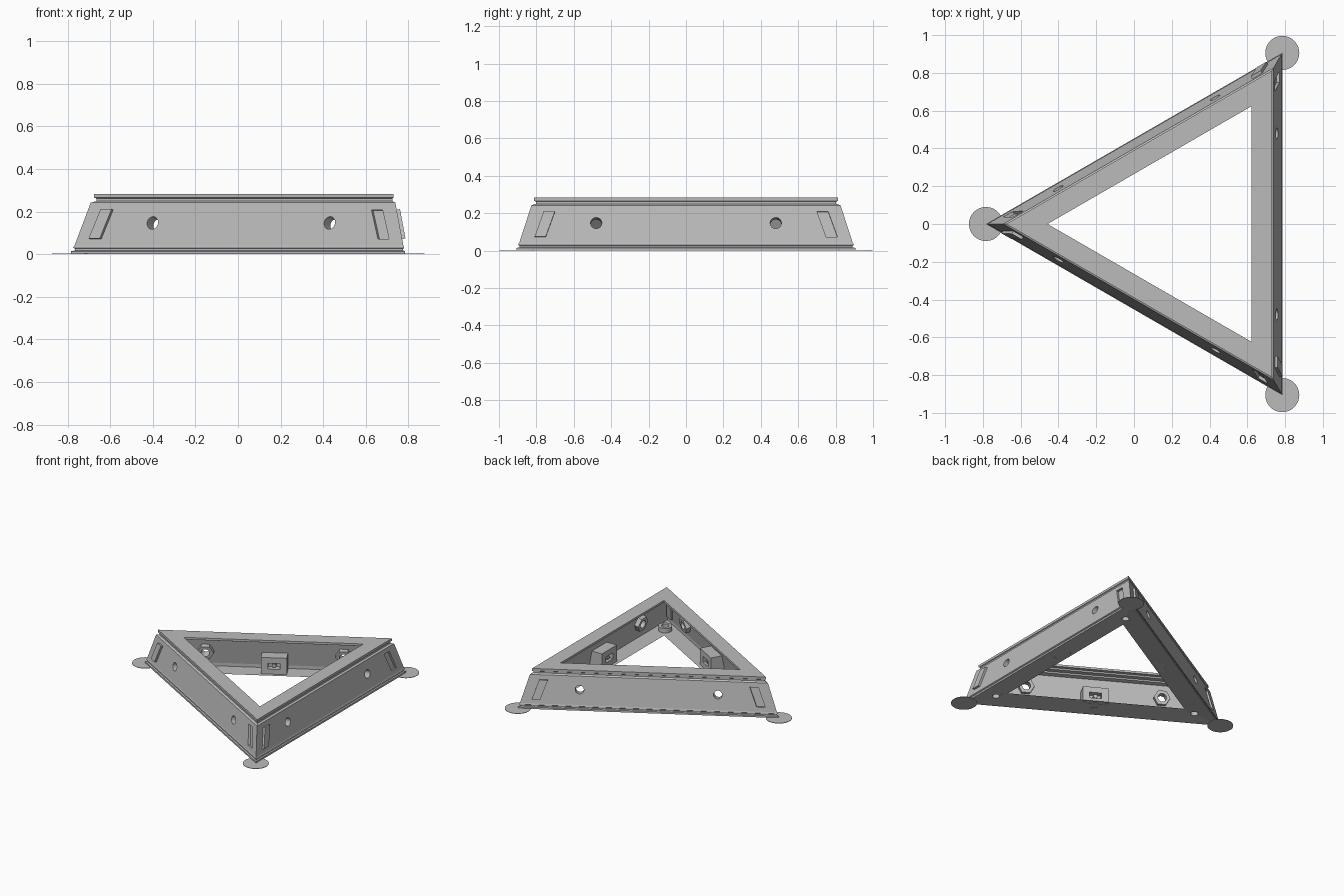
import bpy, bmesh
from math import pi, cos, sin, radians
from mathutils import Matrix, Vector

if "Cube" in bpy.data.objects:
    bpy.data.objects.remove(bpy.data.objects["Cube"])

grey = bpy.data.materials.new("mid grey")
grey.use_nodes = True
grey.diffuse_color = (0.5, 0.5, 0.5, 1)
grey.node_tree.nodes["Principled BSDF"].inputs["Base Color"].default_value = (0.5, 0.5, 0.5, 1)

CENTRE = Vector((0.262, 0, 0))   # centroid of the triangle
LEAN = radians(10.5)             # inward lean of the walls


def finish(name, bm):
    bmesh.ops.recalc_face_normals(bm, faces=bm.faces)
    mesh = bpy.data.meshes.new(name)
    bm.to_mesh(mesh)
    bm.free()
    mesh.materials.append(grey)
    obj = bpy.data.objects.new(name, mesh)
    bpy.context.collection.objects.link(obj)
    return obj


def prism(name, outline, low, high, matrix):
    """Extrude a flat outline between two heights, then place it."""
    bm = bmesh.new()
    rings = [[bm.verts.new(matrix @ Vector((x, y, h))) for x, y in outline] for h in (low, high)]
    for ring in rings:
        bm.faces.new(ring)
    n = len(outline)
    for i in range(n):
        j = (i + 1) % n
        bm.faces.new((rings[0][i], rings[0][j], rings[1][j], rings[1][i]))
    return finish(name, bm)


def circle(radius, sides):
    return [(radius * cos(2 * pi * i / sides), radius * sin(2 * pi * i / sides)) for i in range(sides)]


def rect(width, height):
    w, h = width / 2, height / 2
    return [(-w, -h), (w, -h), (w, h), (-w, h)]


def triangle_sweep(name, profile):
    """Run a closed (inradius, height) profile around the triangle."""
    bm = bmesh.new()
    rings = []
    for k in range(3):
        a = pi / 3 + k * 2 * pi / 3
        rings.append([bm.verts.new(CENTRE + Vector((2 * r * cos(a), 2 * r * sin(a), z))) for r, z in profile])
    n = len(profile)
    for k in range(3):
        a, b = rings[k], rings[(k + 1) % 3]
        for i in range(n):
            j = (i + 1) % n
            bm.faces.new((a[i], a[j], b[j], b[i]))
    return finish(name, bm)


def on_side(k, along, z, leaning=True, inradius=None):
    """Frame on a side wall: x along it, y up, z outward."""
    r = inradius if inradius is not None else 0.496 - (z - 0.14) * 0.185
    spin = Matrix.Rotation(k * 2 * pi / 3, 4, 'Z')
    axes = Matrix(((0, 0, 1, r), (1, 0, 0, along), (0, 1, 0, z), (0, 0, 0, 1)))
    lean = Matrix.Rotation(-LEAN if leaning else 0, 4, 'X')
    return Matrix.Translation(CENTRE) @ spin @ axes @ lean


def cut(target, cutters):
    for c in cutters:
        c.hide_render = True
        mod = target.modifiers.new("cut", 'BOOLEAN')
        mod.operation = 'DIFFERENCE'
        mod.solver = 'EXACT'
        mod.object = c
    bpy.context.view_layer.objects.active = target
    for mod in list(target.modifiers):
        bpy.ops.object.modifier_apply(modifier=mod.name)
    for c in cutters:
        bpy.data.objects.remove(c)


# Leaning wall with bottom flange, stepped grooves and top flange
frame = triangle_sweep("triangular_frame", [
    (0.523, 0), (0.523, 0.014), (0.514, 0.018), (0.514, 0.026), (0.519, 0.03),
    (0.515, 0.04), (0.477, 0.242), (0.463, 0.25), (0.463, 0.262), (0.469, 0.266),
    (0.469, 0.284), (0.36, 0.284), (0.36, 0.268), (0.385, 0.268), (0.385, 0.256),
    (0.42, 0.256), (0.42, 0.244), (0.45, 0.238), (0.488, 0.04), (0.488, 0.016), (0.36, 0.016)])

cutters = []
for k in range(3):
    for s in (-1, 1):
        # bolt hole and its hexagonal nut
        place = on_side(k, s * 0.48, 0.147)
        cutters.append(prism("bolt_cutter", circle(0.03, 24), -0.1, 0.05, place))
        nut = prism("hex_nut", circle(0.058, 6), -0.06, -0.024, place)
        cut(nut, [prism("bore_cutter", circle(0.03, 24), -0.1, 0.05, place)])

    # slanted locking tab at one end, matching pocket at the other
    slanted = [(-0.055, -0.07), (0.005, -0.07), (0.055, 0.07), (-0.005, 0.07)]
    mirrored = [(-x, y) for x, y in slanted]
    prism("locking_tab", slanted, -0.02, 0.016, on_side(k, -0.755, 0.14))
    socket = on_side(k, 0.755, 0.14)
    cutters.append(prism("pocket_cutter", mirrored, -0.016, 0.05, socket))
    backing = [(x * 1.15, y * 1.1) for x, y in mirrored]
    prism("pocket_backing", backing, -0.04, -0.018, socket)

    # slotted bracket on the inside, with a hole through the flange below
    place = on_side(k, 0, 0.076, False, 0.385)
    bracket = prism("inner_bracket", rect(0.18, 0.13), 0, 0.1, place)
    cut(bracket, [prism("slot_cutter", rect(0.085, 0.045), -0.05, 0.045, place)])
    prism("slot_bolt", circle(0.015, 12), 0.01, 0.06, place)
    spin = Matrix.Translation(CENTRE) @ Matrix.Rotation(k * 2 * pi / 3, 4, 'Z')
    cutters.append(prism("flange_cutter", circle(0.026, 24), -0.05, 0.014,
                         spin @ Matrix.Translation((0.425, 0, 0))))

    # corner: screw boss and round foot plate
    corner = spin @ Matrix.Rotation(pi / 3, 4, 'Z')
    boss_at = corner @ Matrix.Translation((0.81, 0, 0))
    boss = prism("corner_boss", circle(0.048, 24), 0.012, 0.05, boss_at)
    cut(boss, [prism("boss_cutter", circle(0.026, 24), -0.05, 0.1, boss_at)])
    cutters.append(prism("corner_cutter", circle(0.026, 24), -0.05, 0.1, boss_at))
    prism("foot_disc", circle(0.09, 48), 0, 0.003, corner @ Matrix.Translation((1.046, 0, 0)))

cut(frame, cutters)
